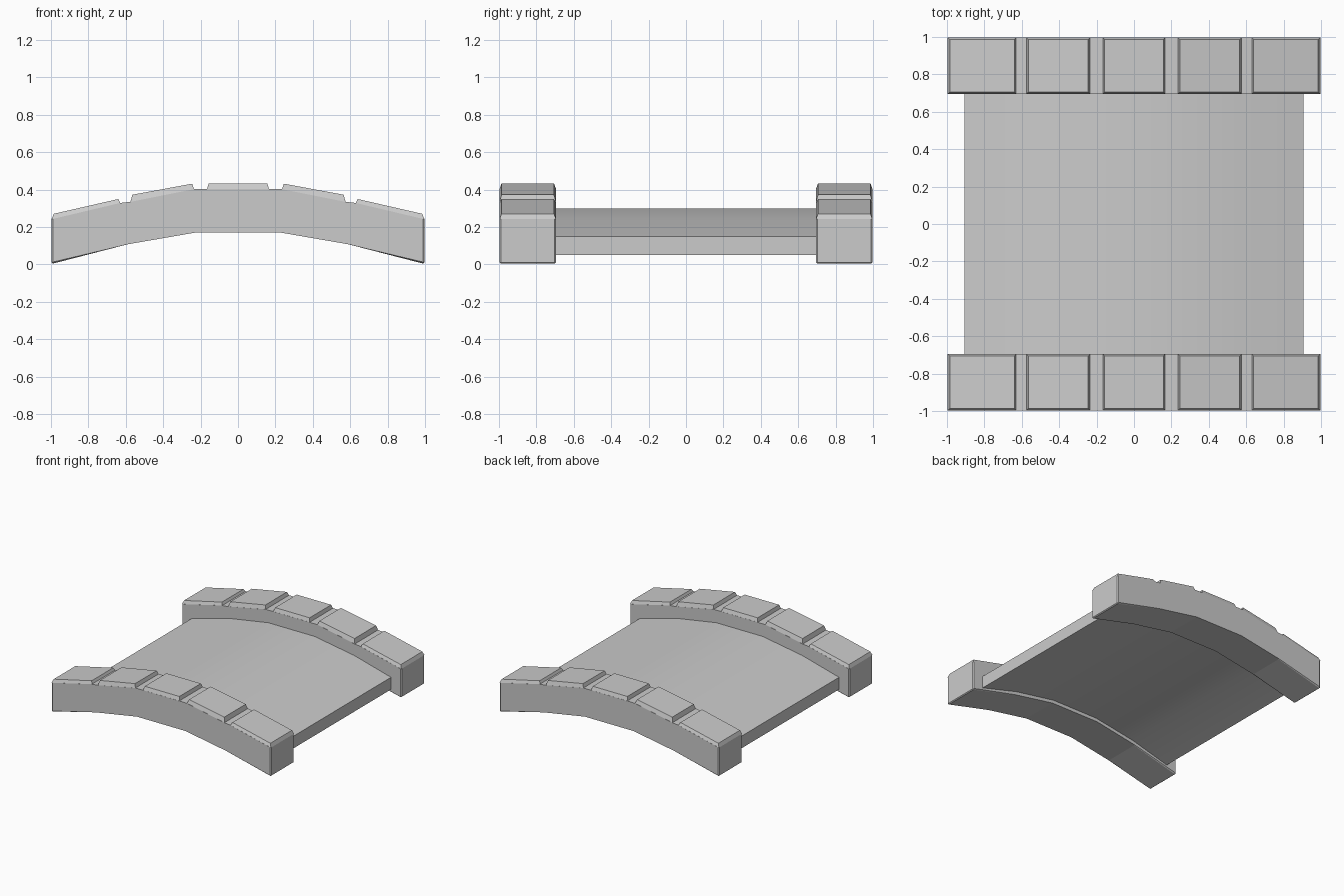
import bpy, bmesh

if "Cube" in bpy.data.objects:
    bpy.data.objects.remove(bpy.data.objects["Cube"])


def finish(name, bm, smooth=False):
    bmesh.ops.recalc_face_normals(bm, faces=bm.faces)
    me = bpy.data.meshes.new(name)
    bm.to_mesh(me)
    bm.free()
    ob = bpy.data.objects.new(name, me)
    bpy.context.collection.objects.link(ob)
    if smooth:
        bpy.ops.object.select_all(action='DESELECT')
        ob.select_set(True)
        bpy.context.view_layer.objects.active = ob
        bpy.ops.object.shade_smooth_by_angle(angle=0.6)
    return ob


def mirrored(half):
    """Full left-to-right line from its right half, listed outside in."""
    return [(-x, z) for x, z in half] + [(x, z) for x, z in reversed(half)]


def prism(top, bottom, y0, y1):
    """Extrude the outline between two lines along y."""
    bm = bmesh.new()
    outline = top + bottom[::-1]
    rings = [[bm.verts.new((x, y, z)) for x, z in outline] for y in (y0, y1)]
    bm.faces.new(rings[0])
    bm.faces.new(rings[1][::-1])
    n = len(outline)
    for i in range(n):
        j = (i + 1) % n
        bm.faces.new((rings[0][i], rings[1][i], rings[1][j], rings[0][j]))
    return bm


def coping(name, lo, hi, y0, y1):
    """Capstone with sloped sides: lower and upper (x, z) ends."""
    bm = bmesh.new()
    rings = []
    for (a, b), e in ((lo, 0.001), (hi, 0.012)):
        pts = ((a, y0 + e), (b, y0 + e), (b, y1 - e), (a, y1 - e))
        rings.append([bm.verts.new((p[0], y, p[1])) for p, y in pts])
    bm.faces.new(rings[0][::-1])
    bm.faces.new(rings[1])
    for i in range(4):
        j = (i + 1) % 4
        bm.faces.new((rings[0][i], rings[0][j], rings[1][j], rings[1][i]))
    return finish(name, bm)


# Arched deck
deck_bottom = mirrored([(0.905, 0.05), (0.57, 0.14), (0.21, 0.20)])
deck_top = [(x, z + 0.1) for x, z in deck_bottom]
finish("deck", prism(deck_top, deck_bottom, -0.7, 0.7), smooth=True)

# Parapet lines
wall_bottom = mirrored([(0.997, 0.003), (0.59, 0.108), (0.22, 0.172)])
wall_top = mirrored([(0.997, 0.242), (0.63, 0.329), (0.575, 0.335),
                     (0.235, 0.403), (0.165, 0.404)])
# Capstone ends on the right side: lower pair, upper pair
caps = [(((0.575, 0.335), (0.235, 0.403)), ((0.565, 0.373), (0.245, 0.432))),
        (((0.997, 0.242), (0.63, 0.329)), ((0.985, 0.271), (0.64, 0.350)))]

for side, y0, y1 in (("front", -0.998, -0.694), ("back", 0.694, 0.998)):
    # Wall with its bottom and upright edges chamfered
    bm = prism(wall_top, wall_bottom, y0, y1)
    edges = []
    for e in bm.edges:
        a, b = e.verts
        along_x = abs(a.co.y - b.co.y) < 1e-5
        both_low = max(a.co.z, b.co.z) < 0.18
        upright = abs(a.co.x - b.co.x) < 1e-5 and along_x
        end_bottom = (not along_x) and a.co.z < 0.01
        if upright or end_bottom or (along_x and both_low):
            edges.append(e)
    bmesh.ops.bevel(bm, geom=edges, offset=0.008, segments=1,
                    affect='EDGES', profile=0.5)
    finish(side + "_parapet", bm)
    # Five capstones
    coping(side + "_capstone_middle", ((-0.165, 0.404), (0.165, 0.404)),
           ((-0.157, 0.434), (0.157, 0.434)), y0, y1)
    for i, (lo, hi) in enumerate(caps):
        for s, word in ((1, "right"), (-1, "left")):
            flip = lambda pair: tuple((s * x, z) for x, z in pair)
            coping(f"{side}_capstone_{word}_{i}", flip(lo), flip(hi), y0, y1)
